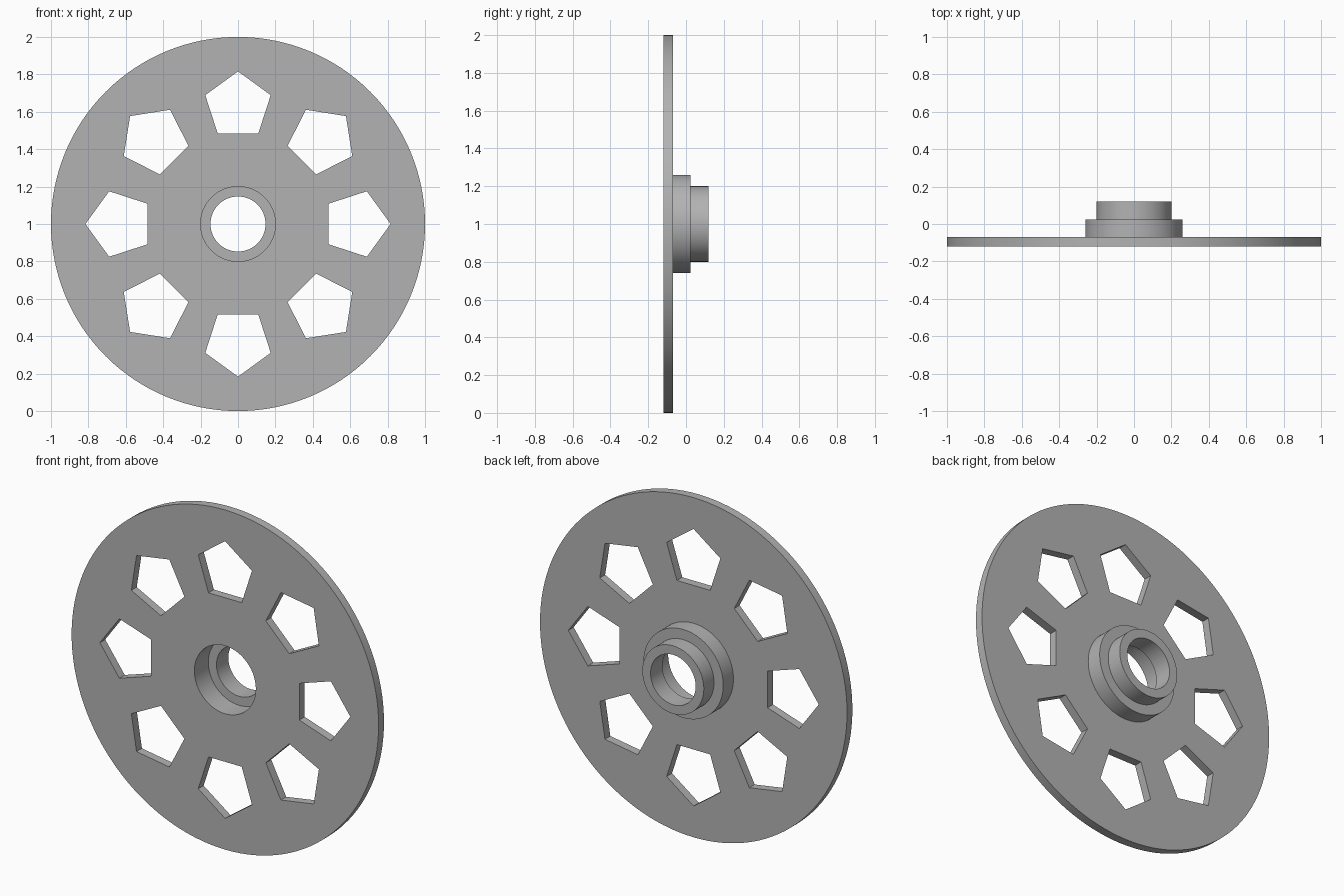
import bpy, bmesh, math
from mathutils import Matrix, Vector

if "Cube" in bpy.data.objects:
    bpy.data.objects.remove(bpy.data.objects["Cube"], do_unlink=True)

grey = bpy.data.materials.new("plain grey")
grey.use_nodes = True
COLOUR = (0.45, 0.45, 0.45, 1)
grey.diffuse_color = COLOUR
grey.node_tree.nodes["Principled BSDF"].inputs["Base Color"].default_value = COLOUR

SEGMENTS = 128
CENTRE = Vector((0, 0, 1))


def make_object(name, bm):
    bmesh.ops.recalc_face_normals(bm, faces=bm.faces)
    mesh = bpy.data.meshes.new(name)
    bm.to_mesh(mesh)
    bm.free()
    mesh.materials.append(grey)
    obj = bpy.data.objects.new(name, mesh)
    bpy.context.collection.objects.link(obj)
    return obj


# Disc, stepped hub and stepped bore: closed (radius, y) profile turned about y
profile = [(1, -0.12), (1, -0.07), (0.26, -0.07), (0.26, 0.025), (0.2, 0.025),
           (0.2, 0.12), (0.147, 0.12), (0.147, 0.01), (0.2, 0.01), (0.2, -0.12)]
bm = bmesh.new()
rings = []
for i in range(SEGMENTS):
    a = math.tau * i / SEGMENTS
    rings.append([bm.verts.new(CENTRE + Vector((r * math.sin(a), y, r * math.cos(a))))
                  for r, y in profile])
for i, ring in enumerate(rings):
    following = rings[(i + 1) % SEGMENTS]
    for j in range(len(profile)):
        k = (j + 1) % len(profile)
        bm.faces.new((ring[j], ring[k], following[k], following[j]))
wheel = make_object("hub_wheel", bm)

# Eight pentagonal prisms pointing outward, used to cut the windows
bm = bmesh.new()
for i in range(8):
    turn = Matrix.Translation(CENTRE) @ Matrix.Rotation(math.tau * i / 8, 4, 'Y')
    corners = []
    for j in range(5):
        a = math.tau * j / 5
        corners.append(bm.verts.new(turn @ Vector(
            (0.184 * math.sin(a), -0.2, 0.632 + 0.184 * math.cos(a)))))
    face = bm.faces.new(corners)
    extruded = bmesh.ops.extrude_face_region(bm, geom=[face])["geom"]
    bmesh.ops.translate(bm, vec=(0, 0.2, 0),
                        verts=[v for v in extruded if isinstance(v, bmesh.types.BMVert)])
cutter = make_object("window_cutter", bm)
cutter.hide_render = True

# Cut the windows, then drop the helper
bpy.ops.object.select_all(action='DESELECT')
wheel.select_set(True)
bpy.context.view_layer.objects.active = wheel
cut = wheel.modifiers.new("windows", 'BOOLEAN')
cut.operation = 'DIFFERENCE'
cut.solver = 'EXACT'
cut.object = cutter
bpy.ops.object.modifier_apply(modifier=cut.name)
bpy.data.objects.remove(cutter, do_unlink=True)
bpy.ops.object.shade_smooth_by_angle(angle=math.radians(30))
